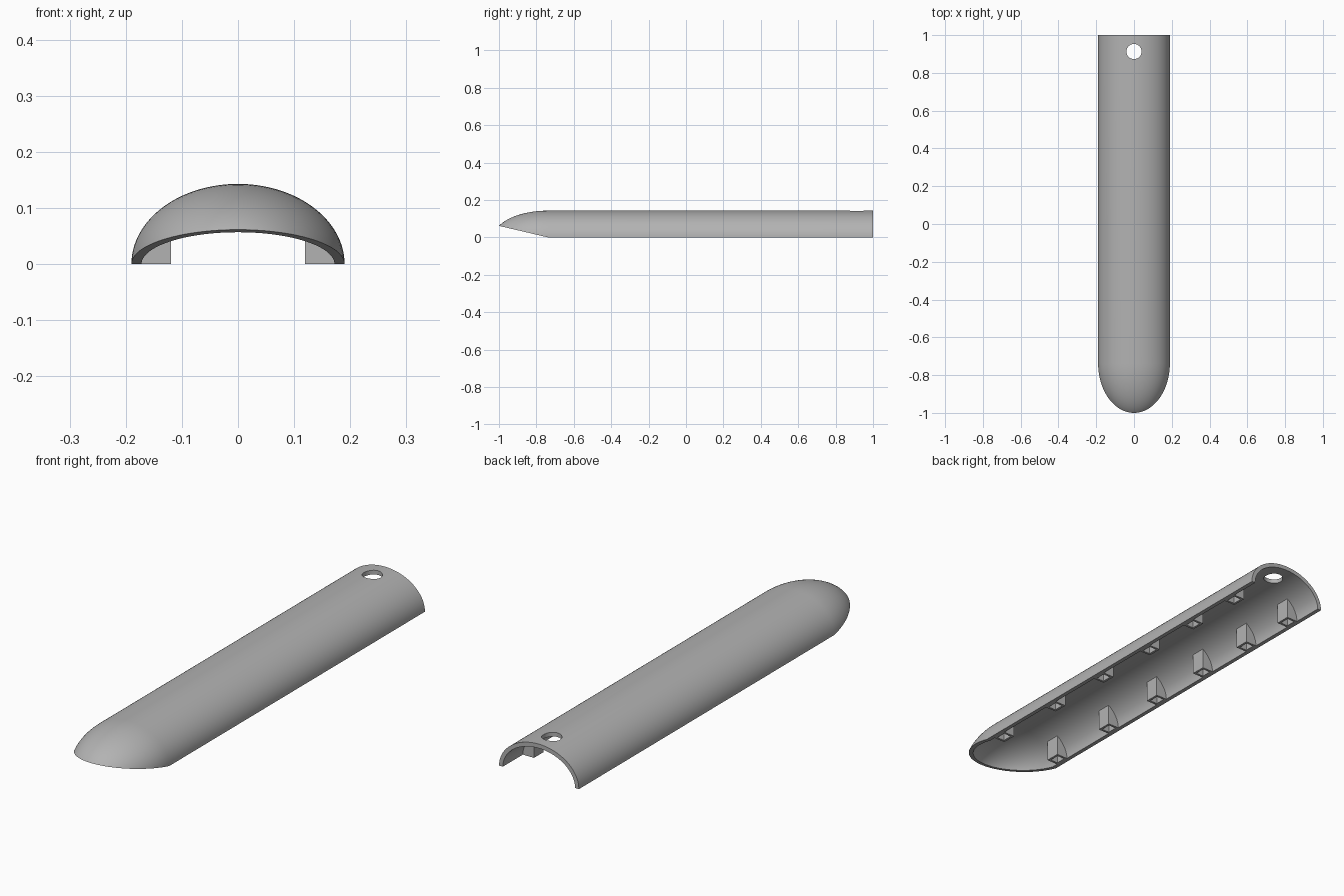
import bpy, bmesh, math

cube = bpy.data.objects.get("Cube")
if cube:
    bpy.data.objects.remove(cube, do_unlink=True)

BACK, NOSE = 1.0, -0.738          # ends of the straight part
SLOPE = 0.0615 / 0.262            # rise of the slanted cut under the nose
OUTER = (0.19, 0.143, 0.29)       # half width, height, nose length
INNER = (0.172, 0.125, 0.272)
ARC, STEPS = 64, 24

grey = bpy.data.materials.new("grey plastic")
grey.use_nodes = True
colour = (0.45, 0.45, 0.45, 1)
grey.diffuse_color = colour
grey.node_tree.nodes["Principled BSDF"].inputs["Base Color"].default_value = colour


def finish(bm, name):
    bmesh.ops.remove_doubles(bm, verts=bm.verts, dist=1e-5)
    bmesh.ops.recalc_face_normals(bm, faces=bm.faces)
    mesh = bpy.data.meshes.new(name)
    bm.to_mesh(mesh)
    bm.free()
    mesh.materials.append(grey)
    obj = bpy.data.objects.new(name, mesh)
    bpy.context.collection.objects.link(obj)
    return obj


def apply_modifiers(obj):
    bpy.ops.object.select_all(action='DESELECT')
    bpy.context.view_layer.objects.active = obj
    obj.select_set(True)
    for mod in list(obj.modifiers):
        bpy.ops.object.modifier_apply(modifier=mod.name)


def skin(bm, size):
    """Half-elliptic arcs along the body, ending in a cut ellipsoid nose."""
    a, b, length = size
    reach = 1 / math.sqrt(1 / length ** 2 + (SLOPE / b) ** 2)
    depths = [NOSE - BACK, NOSE - 0.8]
    depths += [reach * math.sin(i / STEPS * math.pi / 2) for i in range(STEPS + 1)]
    rows = []
    for d in depths:
        d0 = max(d, 0)
        k = math.sqrt(1 - (d0 / length) ** 2)
        low = math.asin(min(1, SLOPE * d0 / (b * k)))
        row = []
        for j in range(ARC + 1):
            t = low + (math.pi - 2 * low) * j / ARC
            row.append(bm.verts.new((a * k * math.cos(t), NOSE - d, b * k * math.sin(t))))
        rows.append(row)
    return rows


def bridge(bm, first, second):
    for i in range(len(first) - 1):
        bm.faces.new((first[i], first[i + 1], second[i + 1], second[i]))


# Curved shell with its rim and open back end
bm = bmesh.new()
outer, inner = skin(bm, OUTER), skin(bm, INNER)
for rows in (outer, inner):
    for r0, r1 in zip(rows, rows[1:]):
        bridge(bm, r0, r1)
bridge(bm, outer[0], inner[0])
for side in (0, ARC):
    bridge(bm, [r[side] for r in outer], [r[side] for r in inner])
bmesh.ops.dissolve_degenerate(bm, dist=1e-6, edges=bm.edges)
shell = finish(bm, "curved_shell")

# Round hanging hole near the back
bpy.ops.mesh.primitive_cylinder_add(vertices=48, radius=0.04, depth=0.2, location=(0, 0.913, 0.14))
cutter = bpy.context.object
cutter.name = "hole_cutter"
cut = shell.modifiers.new("hole", 'BOOLEAN')
cut.object, cut.operation, cut.solver = cutter, 'DIFFERENCE', 'EXACT'
apply_modifiers(shell)
bpy.data.objects.remove(cutter, do_unlink=True)
bpy.ops.object.shade_smooth_by_angle(angle=math.radians(35))


# Hollow fixing tabs: an inner plate and two side plates under the shell
def wall_height(x):
    return 0.134 * math.sqrt(1 - (x / 0.181) ** 2)


def plate(bm, x0, x1, y0, y1):
    xs = [x0 + (x1 - x0) * i / 8 for i in range(9)]
    profile = [(x1, 0), (x0, 0)] + [(x, wall_height(x)) for x in xs]
    ends = [[bm.verts.new((x, y, z)) for x, z in profile] for y in (y0, y1)]
    for end in ends:
        bm.faces.new(end)
    bridge(bm, ends[0] + ends[0][:1], ends[1] + ends[1][:1])


HALF, WALL, FACE = 0.032, 0.01, 0.119
for n, y in enumerate((-0.677, -0.34, -0.025, 0.278, 0.563, 0.832)):
    bm = bmesh.new()
    plate(bm, FACE, FACE + WALL, y - HALF, y + HALF)
    for s in (-1, 1):
        edge = sorted((y + s * HALF, y + s * (HALF - WALL)))
        plate(bm, FACE, 0.18, *edge)
    # outer wall of the pocket, against the shell
    plate(bm, 0.165, 0.18, y - HALF, y + HALF)
    tab = finish(bm, f"fixing_tab_pair_{n + 1}")
    tab.modifiers.new("mirror", 'MIRROR')
    apply_modifiers(tab)
